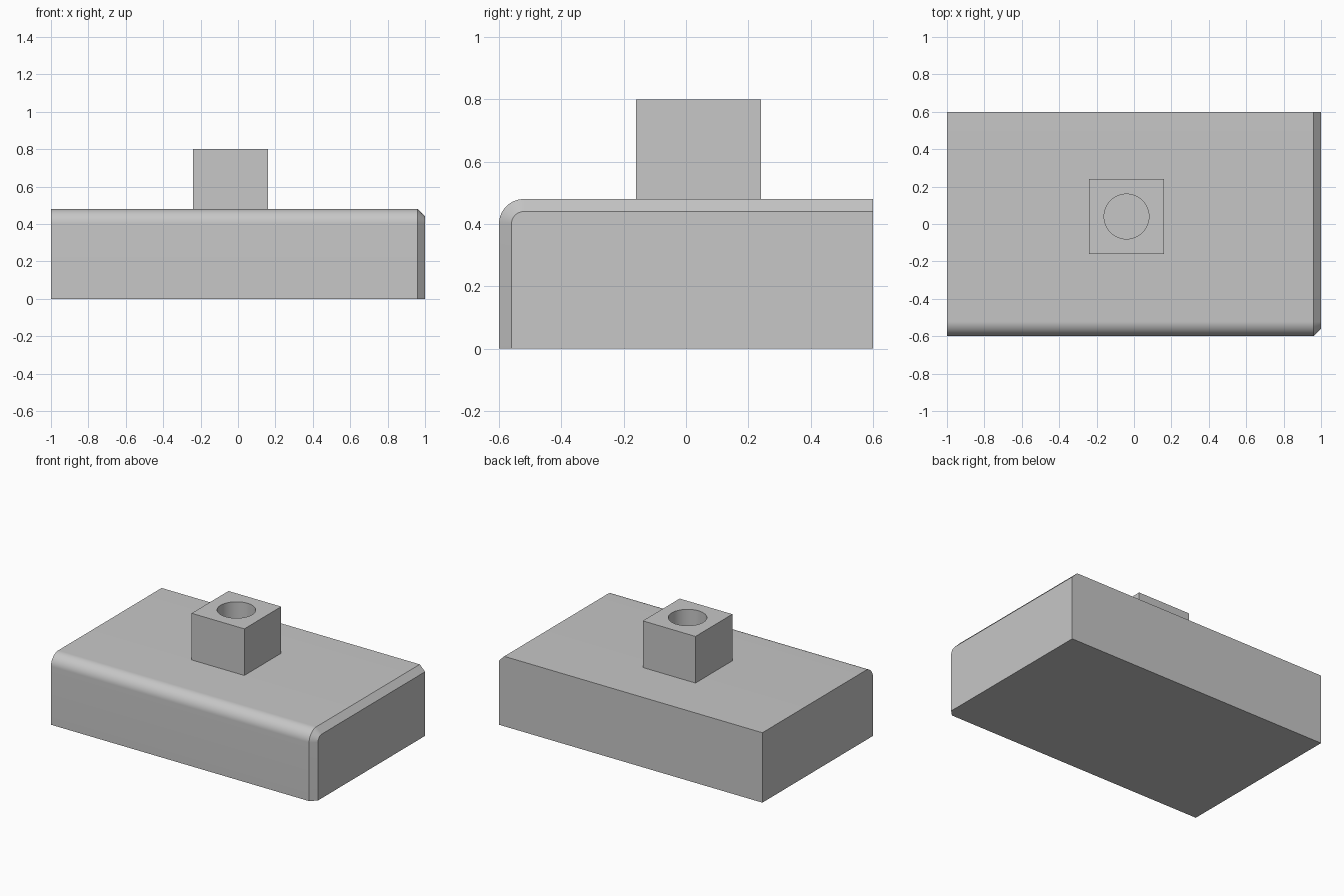
import bpy, bmesh, math

cube = bpy.data.objects.get("Cube")
if cube:
    bpy.data.objects.remove(cube, do_unlink=True)

# One plain grey finish
GREY = (0.57, 0.57, 0.57, 1)
grey = bpy.data.materials.new("plain_grey")
grey.use_nodes = True
grey.diffuse_color = GREY
bsdf = grey.node_tree.nodes["Principled BSDF"]
bsdf.inputs["Base Color"].default_value = GREY
bsdf.inputs["Roughness"].default_value = 0.7


def finish(bm, name):
    """Turn a bmesh into a shaded object."""
    bmesh.ops.recalc_face_normals(bm, faces=bm.faces)
    mesh = bpy.data.meshes.new(name)
    bm.to_mesh(mesh)
    bm.free()
    mesh.materials.append(grey)
    obj = bpy.data.objects.new(name, mesh)
    bpy.context.collection.objects.link(obj)
    bpy.ops.object.select_all(action="DESELECT")
    obj.select_set(True)
    bpy.context.view_layer.objects.active = obj
    bpy.ops.object.shade_smooth_by_angle(angle=math.radians(30))
    return obj


HALF_X, HALF_Y, TOP = 1.0, 0.6, 0.48
FILLET, CHAMFER, STEPS = 0.08, 0.04, 16


def base_profile(inset):
    """Side outline: rounded front top edge, drawn in by inset at front and top."""
    radius = FILLET - inset
    cy, cz = FILLET - HALF_Y, TOP - FILLET
    arc = [math.pi - math.pi / 2 * i / STEPS for i in range(STEPS + 1)]
    points = [(inset - HALF_Y, 0)]
    points += [(cy + radius * math.cos(a), cz + radius * math.sin(a)) for a in arc]
    return points + [(HALF_Y, TOP - inset), (HALF_Y, 0)]


# Base block: the outline swept along x, ending in a chamfer
bm = bmesh.new()
sections = [(-HALF_X, 0), (HALF_X - CHAMFER, 0), (HALF_X, CHAMFER)]
rings = [[bm.verts.new((x, y, z)) for y, z in base_profile(inset)]
         for x, inset in sections]
for a, b in zip(rings, rings[1:]):
    for i in range(len(a)):
        j = (i + 1) % len(a)
        bm.faces.new((a[i], a[j], b[j], b[i]))
bm.faces.new(rings[0])
bm.faces.new(rings[-1])
finish(bm, "base_block")

# Square boss with a round bore, open down to the base
BOSS_TOP, BOSS_HALF, BORE = 0.80, 0.20, 0.12
CENTRE_X, CENTRE_Y = -0.04, 0.04


def loop(bm, count, radius, turn):
    """Closed ring of edges around the boss axis."""
    verts = []
    for i in range(count):
        a = turn + math.tau * i / count
        verts.append(bm.verts.new((CENTRE_X + radius * math.cos(a),
                                   CENTRE_Y + radius * math.sin(a), BOSS_TOP)))
    return [bm.edges.new((verts[i - 1], verts[i])) for i in range(count)]


bm = bmesh.new()
edges = loop(bm, 4, BOSS_HALF * math.sqrt(2), math.pi / 4)
edges += loop(bm, 64, BORE, 0)
bmesh.ops.triangle_fill(bm, edges=edges, use_beauty=True, normal=(0, 0, 1))
walls = bmesh.ops.extrude_edge_only(bm, edges=edges)["geom"]
for v in walls:
    if isinstance(v, bmesh.types.BMVert):
        v.co.z = TOP
finish(bm, "bored_boss")
